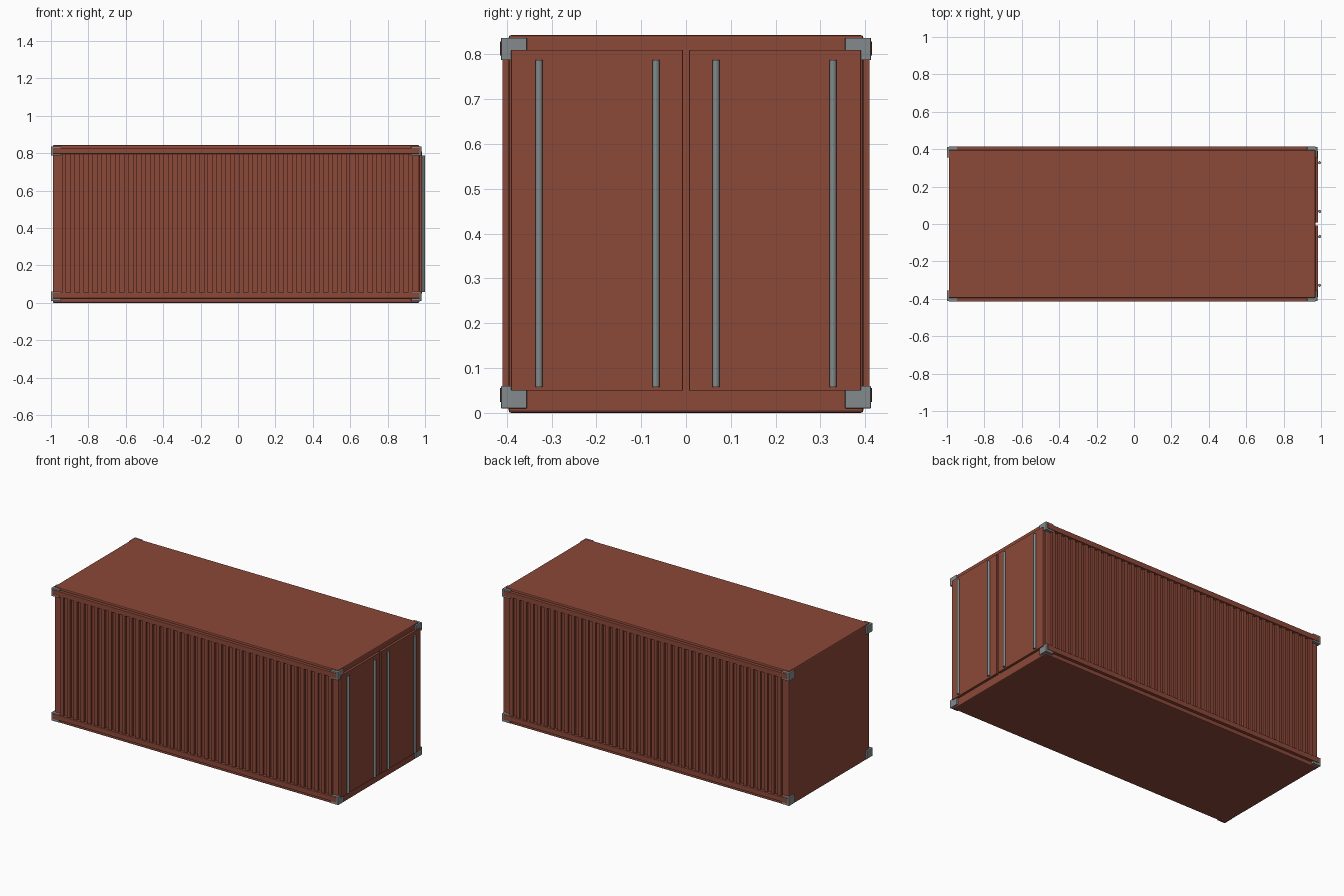
import bpy, bmesh
from mathutils import Matrix, Vector

if "Cube" in bpy.data.objects:
    bpy.data.objects.remove(bpy.data.objects["Cube"])


def material(name, rgb):
    m = bpy.data.materials.new(name)
    m.diffuse_color = (*rgb, 1)
    m.use_nodes = True
    m.node_tree.nodes["Principled BSDF"].inputs["Base Color"].default_value = m.diffuse_color
    return m


RED = material("rust_red", (0.26, 0.065, 0.04))
STEEL = material("steel_grey", (0.23, 0.26, 0.265))


def finish(name, bm, mat, bevel=0):
    bmesh.ops.recalc_face_normals(bm, faces=bm.faces)
    mesh = bpy.data.meshes.new(name)
    bm.to_mesh(mesh)
    bm.free()
    mesh.materials.append(mat)
    ob = bpy.data.objects.new(name, mesh)
    bpy.context.collection.objects.link(ob)
    if bevel:
        b = ob.modifiers.new("bevel", "BEVEL")
        b.width = bevel
        b.segments = 2
    return ob


def add_box(bm, lo, hi):
    lo, hi = Vector(lo), Vector(hi)
    bmesh.ops.create_cube(bm, size=1, matrix=Matrix.Translation((lo + hi) / 2)
                          @ Matrix.Diagonal((*(hi - lo), 1)))


def box(name, lo, hi, mat, bevel=0):
    bm = bmesh.new()
    add_box(bm, lo, hi)
    return finish(name, bm, mat, bevel)


X0, X1, W, H = -0.99, 0.97, 0.396, 0.843

# Main body
box("container_body", (X0, -W, 0), (X1, W, H), RED, 0.006)

for s, side in ((-1, "front"), (1, "back")):
    # Corrugated wall ribs
    bm = bmesh.new()
    count, rib, first = 40, 0.023, -0.942
    pitch = (0.932 - rib - first) / (count - 1)
    for i in range(count):
        x = first + i * pitch
        ya, yb = sorted((s * 0.39, s * 0.409))
        add_box(bm, (x, ya, 0.045), (x + rib, yb, 0.805))
    finish(side + "_wall_ribs", bm, RED)

    # Long side rails
    ya, yb = sorted((s * 0.385, s * 0.415))
    box(side + "_bottom_rail", (X0, ya, 0.024), (X1, yb, 0.056), RED, 0.002)
    box(side + "_top_rail", (X0, ya, 0.797), (X1, yb, 0.829), RED, 0.002)

    # Corner castings
    ya, yb = sorted((s * 0.355, s * 0.4125))
    for xa, end in ((-1.0, "left"), (0.926, "right")):
        for za, level in ((0.01, "bottom"), (0.787, "top")):
            box(f"{side}_{end}_{level}_corner_casting",
                (xa, ya, za), (xa + 0.054, yb, za + 0.05), STEEL, 0.0015)

    # Door leaf
    ya, yb = sorted((s * 0.007, s * 0.39))
    box(side + "_door", (0.955, ya, 0.05), (0.985, yb, 0.81), RED, 0.001)

    # Locking bars
    for k, y in enumerate((0.067, 0.328)):
        bm = bmesh.new()
        bmesh.ops.create_cone(bm, cap_ends=True, segments=12, radius1=0.008, radius2=0.008,
                              depth=0.73, matrix=Matrix.Translation((0.992, s * y, 0.423)))
        bar = finish(f"{side}_locking_bar_{k + 1}", bm, STEEL)
        bpy.context.view_layer.objects.active = bar
        bpy.ops.object.select_all(action="DESELECT")
        bar.select_set(True)
        bpy.ops.object.shade_smooth_by_angle()
